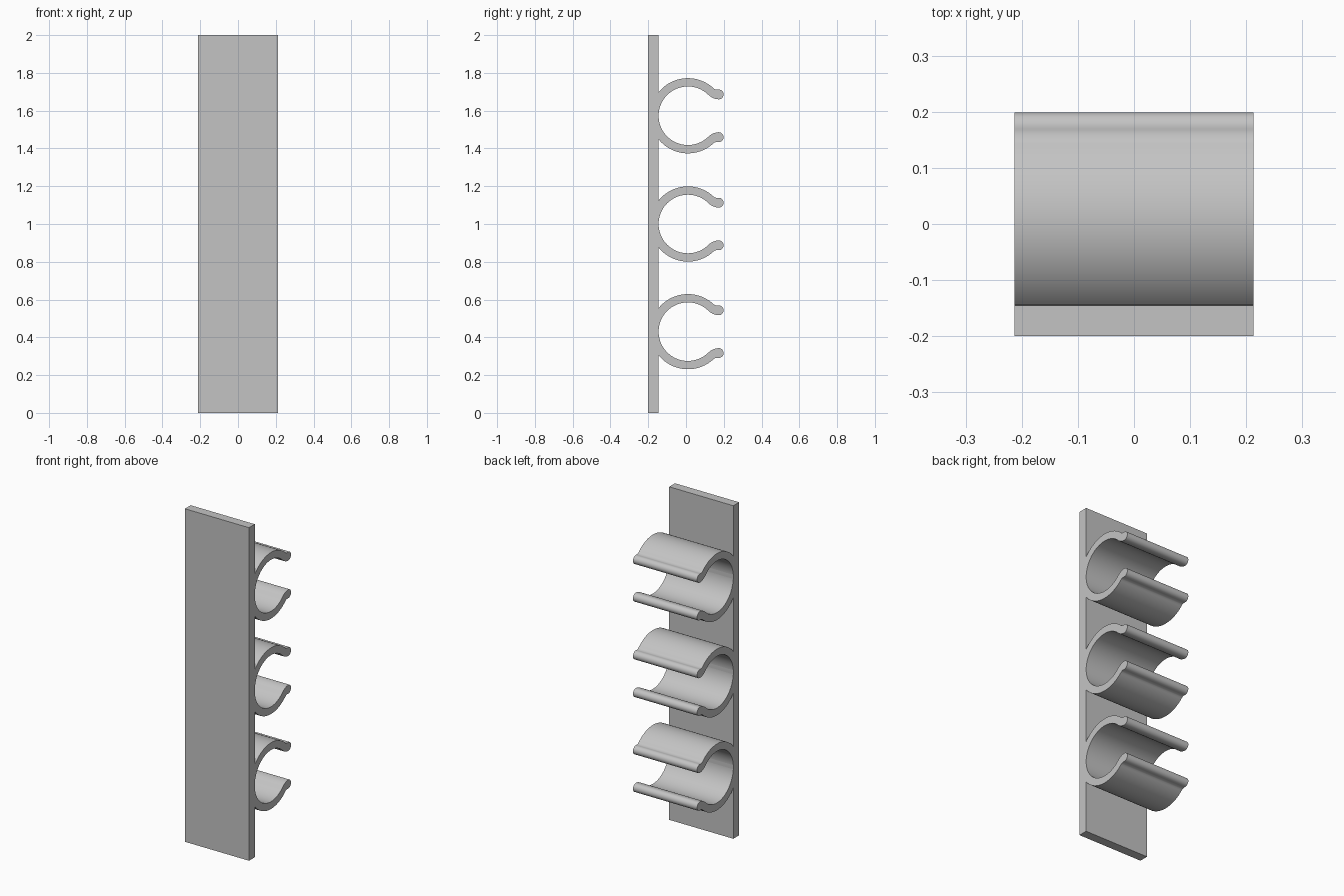
import bpy
import bmesh
from math import sin, cos, radians

cube = bpy.data.objects.get("Cube")
if cube:
    bpy.data.objects.remove(cube, do_unlink=True)

HALF_WIDTH = 0.213
PLATE_BACK, PLATE_FACE = -0.20, -0.145
RING_Y, OUTER, INNER = 0.01, 0.199, 0.155
LIP_Y, LIP_Z, LIP_R = 0.173, 0.113, 0.026

grey = bpy.data.materials.new("light_grey_plastic")
grey.use_nodes = True
colour = (0.55, 0.55, 0.55, 1)
grey.diffuse_color = colour
grey.node_tree.nodes["Principled BSDF"].inputs["Base Color"].default_value = colour


def arc(cy, cz, radius, start, end, steps):
    """Points (y, z) along an arc, angles in degrees."""
    angles = [radians(start + (end - start) * i / steps) for i in range(steps + 1)]
    return [(cy + radius * cos(a), cz + radius * sin(a)) for a in angles]


def bend(a, b, c, steps=6):
    """Inner points of a quadratic curve from a to c, pulled towards b."""
    ts = [i / steps for i in range(1, steps)]
    return [tuple((1 - t) ** 2 * p + 2 * t * (1 - t) * q + t * t * r
                  for p, q, r in zip(a, b, c)) for t in ts]


def extrude_profile(name, profile, z=0):
    """Sweep a closed (y, z) profile across the full width."""
    bm = bmesh.new()
    face = bm.faces.new([bm.verts.new((-HALF_WIDTH, y, h)) for y, h in profile])
    swept = bmesh.ops.extrude_face_region(bm, geom=[face])["geom"]
    verts = [g for g in swept if isinstance(g, bmesh.types.BMVert)]
    bmesh.ops.translate(bm, verts=verts, vec=(2 * HALF_WIDTH, 0, 0))
    bmesh.ops.recalc_face_normals(bm, faces=bm.faces)
    mesh = bpy.data.meshes.new(name)
    bm.to_mesh(mesh)
    bm.free()
    mesh.materials.append(grey)
    obj = bpy.data.objects.new(name, mesh)
    obj.location.z = z
    bpy.context.collection.objects.link(obj)
    return obj


# Flat mounting plate
extrude_profile("back_plate", [(PLATE_BACK, 0), (PLATE_FACE, 0),
                               (PLATE_FACE, 2), (PLATE_BACK, 2)])

# Upper half of the clip outline: outer arc, flared rounded lip, inner arc
outer = arc(RING_Y, 0, OUTER, 180, 46, 48)
# The outer arc ends just inside the plate
outer = [p for p in outer if p[0] > PLATE_FACE - 0.004]
lip = arc(LIP_Y, LIP_Z, LIP_R, 95, -100, 16)
inner = arc(RING_Y, 0, INNER, 46, 180, 48)
valley = (0.160, 0.137)
heel = (0.140, 0.090)
upper = (outer + bend(outer[-1], valley, lip[0]) + lip
         + bend(lip[-1], heel, inner[0]) + inner)

# Mirror it below to close the C shape
lower = [(y, -z) for y, z in reversed(upper[:-1])]
clip_profile = upper + lower

# Three spring clips up the plate
for name, height in (("lower_clip", 0.43), ("middle_clip", 1.0), ("upper_clip", 1.573)):
    clip = extrude_profile(name, clip_profile, height)
    bpy.ops.object.select_all(action="DESELECT")
    clip.select_set(True)
    bpy.context.view_layer.objects.active = clip
    bpy.ops.object.shade_smooth_by_angle(angle=radians(35))
